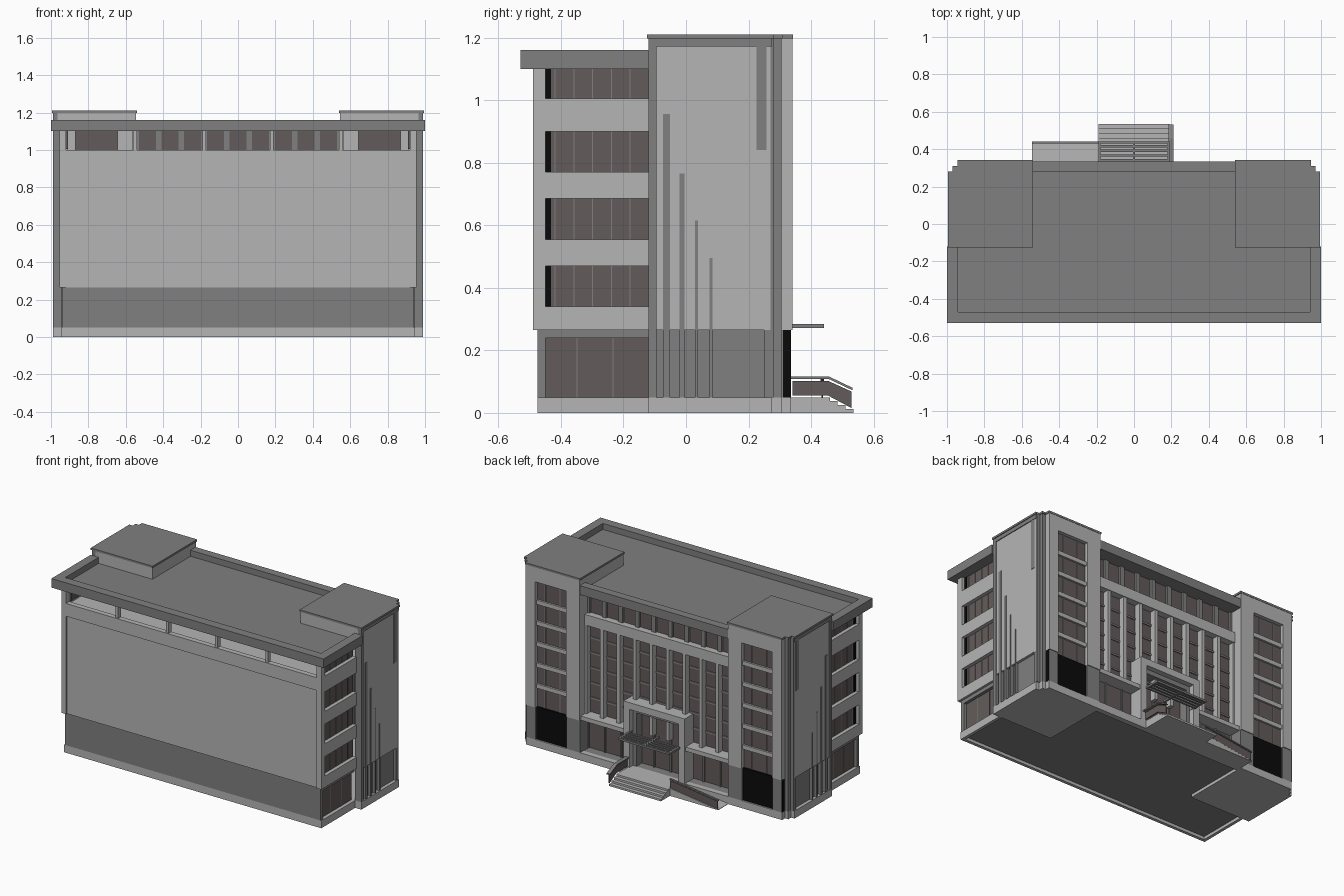
import bpy, bmesh
from mathutils import Vector


def material(name, c):
    m = bpy.data.materials.new(name)
    m.diffuse_color = (*c, 1)
    return m


LIGHT = material("light_render", (0.46, 0.46, 0.46))
DARK = material("dark_stone", (0.22, 0.215, 0.215))
GLASS = material("brown_glass", (0.125, 0.105, 0.103))
BLACK = material("black_door", (0.003, 0.003, 0.003))


def finish(name, bm, mat):
    bmesh.ops.recalc_face_normals(bm, faces=bm.faces)
    me = bpy.data.meshes.new(name)
    bm.to_mesh(me)
    bm.free()
    me.materials.append(mat)
    bpy.context.collection.objects.link(bpy.data.objects.new(name, me))


def boxes(name, mat, items, mirror=False):
    """One object from boxes given as (x0, x1, y0, y1, z0, z1)."""
    bm = bmesh.new()
    for x0, x1, y0, y1, z0, z1 in items:
        spans = [(x0, x1), (-x1, -x0)] if mirror else [(x0, x1)]
        for a, b in spans:
            vs = bmesh.ops.create_cube(bm, size=1)["verts"]
            for v in vs:
                v.co = Vector(((a + b) / 2 + v.co.x * (b - a),
                               (y0 + y1) / 2 + v.co.y * (y1 - y0),
                               (z0 + z1) / 2 + v.co.z * (z1 - z0)))
    finish(name, bm, mat)


def prism(name, mat, pts, lo, hi, axis, mirror=False):
    """Extrude a 2D outline along x, y or z."""
    bm = bmesh.new()
    place = {"x": lambda p, t: (t, p[0], p[1]),
             "y": lambda p, t: (p[0], t, p[1]),
             "z": lambda p, t: (p[0], p[1], t)}[axis]
    for s in ((1, -1) if mirror else (1,)):
        rings = []
        for t in (lo, hi):
            ring = []
            for p in pts:
                x, y, z = place(p, t)
                ring.append(bm.verts.new((s * x, y, z)))
            rings.append(ring)
        a, b = rings
        bm.faces.new(a)
        bm.faces.new(b)
        for i in range(len(pts)):
            j = (i + 1) % len(pts)
            bm.faces.new((a[i], a[j], b[j], b[i]))
    finish(name, bm, mat)


# Plinth ring and raised floor
boxes("plinth", LIGHT, [(-.945, .945, -.475, -.455, 0, .05), (-.945, -.925, -.455, -.12, 0, .05),
                        (.925, .945, -.455, -.12, 0, .05), (-.545, .545, .30, .335, 0, .05)])
boxes("ground_floor", DARK, [(-.925, .925, -.455, .30, .02, .048)])

# Front facade: dark base, recessed panel, frame, clerestory posts
boxes("front_base_wall", DARK, [(-.94, .94, -.475, -.45, .05, .265)])
boxes("front_panel", LIGHT, [(-.92, .92, -.482, -.455, .265, .915)])
boxes("front_frame", LIGHT, [(-.955, .955, -.49, -.455, .915, 1.0)])
boxes("front_corner_posts", LIGHT, [(.92, .955, -.49, -.45, .265, 1.10)], True)
boxes("clerestory_posts", LIGHT, [(x - .009, x + .009, -.485, -.455, 1.0, 1.10)
                                  for x in (-.55, -.18, .18, .55)])
boxes("upper_floor_slab", LIGHT, [(-.925, .925, -.46, .23, .255, .268), (-.925, .925, -.46, .23, .97, .985)])

# Side facades: wall bands, glass and mullions
rows = [(.34, .47), (.555, .685), (.77, .90), (1.005, 1.10)]
zs = [.265] + [z for r in rows for z in r]
boxes("side_bands", LIGHT, [(.925, .955, -.45, -.12, zs[i], zs[i + 1]) for i in range(0, 8, 2)], True)
boxes("side_base_wall", DARK, [(.92, .94, -.475, -.45, .05, .265), (.92, .94, -.45, -.12, .24, .265)], True)
boxes("side_glass", GLASS, [(.91, .93, -.45, -.12, a, b) for a, b in rows]
      + [(.905, .92, -.45, -.12, .05, .24)], True)
boxes("side_mullions", DARK, [(.93, .933, y, y + .003, a, b) for a, b in rows
                              for y in (-.42, -.36, -.30, -.24, -.18)]
      + [(.92, .923, y, y + .003, .05, .24) for y in (-.35, -.235)], True)
boxes("side_window_jambs", BLACK, [(.93, .934, -.45, -.432, a, b) for a, b in rows], True)

# Roof with parapet
boxes("roof_deck", DARK, [(-.95, .95, -.48, -.12, 1.10, 1.12), (-.6, .6, -.12, .29, 1.10, 1.12),
                          (.6, .95, -.12, -.10, 1.10, 1.12)])
boxes("roof_parapet", DARK, [(-1, 1, -.53, -.47, 1.10, 1.16), (-1, -.94, -.47, -.12, 1.10, 1.16),
                             (.94, 1, -.47, -.12, 1.10, 1.16), (-.545, .545, .28, .335, 1.10, 1.16)])

# Corner towers
plan = [(.545, -.12), (.99, -.12), (.99, .275), (.965, .275), (.965, .305), (.94, .305), (.94, .335), (.545, .335)]
cap = [(.54, -.125), (.995, -.125), (.995, .28), (.97, .28), (.97, .31), (.945, .31), (.945, .342), (.54, .342)]
prism("tower_plinths", LIGHT, plan, 0, .05, "z", True)
prism("tower_caps", DARK, cap, 1.197, 1.21, "z", True)
boxes("tower_upper_walls", LIGHT, [(.545, .965, -.12, -.10, 1.11, 1.197), (.545, .565, -.12, .23, 1.11, 1.197),
                                   (.545, .565, .20, .30, .265, 1.197)], True)
boxes("tower_side_core", DARK, [(.945, .968, -.12, .275, .05, 1.197)], True)
boxes("tower_side_border", DARK, [(.955, .99, -.12, -.095, .05, 1.197), (.955, .99, -.095, .275, 1.172, 1.197)], True)
boxes("tower_side_panel", LIGHT, [(.965, .985, -.095, .27, .265, 1.172)], True)
fins = [(-.062, .022, .955), (-.013, .015, .765), (.034, .010, .615), (.08, .009, .495)]
boxes("tower_side_fins", DARK, [(.96, .988, y - w / 2, y + w / 2, .05, h) for y, w, h in fins]
      + [(.96, .988, .225, .257, .84, 1.172), (.96, .985, .25, .272, .05, .265)], True)
boxes("tower_corner_step_outer", DARK, [(.94, .965, .27, .305, .05, 1.197), (.965, .985, .27, .28, .05, 1.197)], True)
boxes("tower_corner_step_inner", LIGHT, [(.91, .94, .28, .335, .265, 1.197)], True)
boxes("tower_back_frame", LIGHT, [(.545, .645, .29, .34, .265, 1.197), (.87, .94, .29, .34, .265, 1.197),
                                  (.645, .87, .29, .34, 1.10, 1.197)], True)
boxes("tower_back_base", DARK, [(.545, .645, .24, .335, .05, .265), (.87, .938, .29, .335, .05, .265)], True)
boxes("tower_glass", GLASS, [(.645, .87, .30, .315, .265, 1.10)], True)
step = (1.10 - .265) / 6
boxes("tower_spandrels", LIGHT, [(.645, .87, .312, .328, .265 + i * step - .014, .265 + i * step + .014)
                                 for i in range(1, 6)], True)
boxes("tower_mullions", DARK, [(x, x + .005, .315, .319, .265, 1.10) for x in (.70, .81)], True)
boxes("tower_doors", BLACK, [(.645, .87, .30, .325, .05, .265), (.938, .941, .31, .335, .05, .265)], True)

# Rear curtain wall between the towers
bay = 1.09 / 9
edges = [-.545 + bay * i for i in range(10)]
boxes("rear_glass", GLASS, [(-.545, .545, .225, .24, .05, 1.10)])
boxes("rear_header", LIGHT, [(-.545, .545, .24, .285, .88, .95)])
boxes("rear_fins", LIGHT, [(x - .012, x + .012, .24, .28, .27, .88) for x in edges])
boxes("rear_transoms", DARK, [(-.545, .545, .24, .246, z, z + .012) for z in (.38, .48, .58, .68, .78)])
boxes("rear_clerestory_posts", DARK, [(x - .015, x + .015, .22, .255, .95, 1.10) for x in edges])
boxes("rear_ledge", LIGHT, [(.22, .545, .24, .325, .262, .29)], True)
boxes("rear_ground_mullions", DARK, [(x - .005, x + .005, .24, .25, .05, .265) for x in edges])

# Entrance portal and slatted canopy
boxes("entrance_portal", LIGHT, [(-.225, -.18, .24, .335, .05, .48), (.18, .225, .24, .335, .05, .48),
                                 (-.18, .18, .24, .335, .435, .48)])
boxes("portal_inner_frame", DARK, [(-.18, -.155, .24, .30, .05, .435), (.155, .18, .24, .30, .05, .435),
                                   (-.155, .155, .24, .30, .405, .435)])
boxes("canopy", DARK, [(-.19, .19, y, y + .012, .272, .285) for y in (.335, .36, .385, .41, .43)]
      + [(x - .006, x + .006, .28, .442, .272, .285) for x in (-.184, 0, .184)])

# Entrance steps, ramp and railings
prism("entrance_steps", LIGHT, [(.33, 0), (.535, 0), (.535, .0125), (.51, .0125), (.51, .025), (.485, .025),
                                (.485, .0375), (.46, .0375), (.46, .05), (.33, .05)], -.19, .19, "x")
prism("ramp", LIGHT, [(-.545, 0), (-.19, 0), (-.19, .05), (-.545, .003)], .33, .44, "y")
prism("step_rail_panel", GLASS, [(.34, .055), (.455, .055), (.53, .015), (.53, .068), (.455, .102), (.34, .102)],
      .192, .198, "x")
prism("step_handrail", DARK, [(.335, .108), (.457, .108), (.533, .072), (.533, .08), (.458, .116), (.335, .116)],
      .185, .21, "x")
prism("ramp_rail_panel", GLASS, [(-.54, .006), (-.19, .052), (-.19, .102), (-.54, .056)], .434, .438, "y")
prism("ramp_handrail", DARK, [(-.545, .06), (-.19, .107), (-.19, .115), (-.545, .068)], .43, .442, "y")
